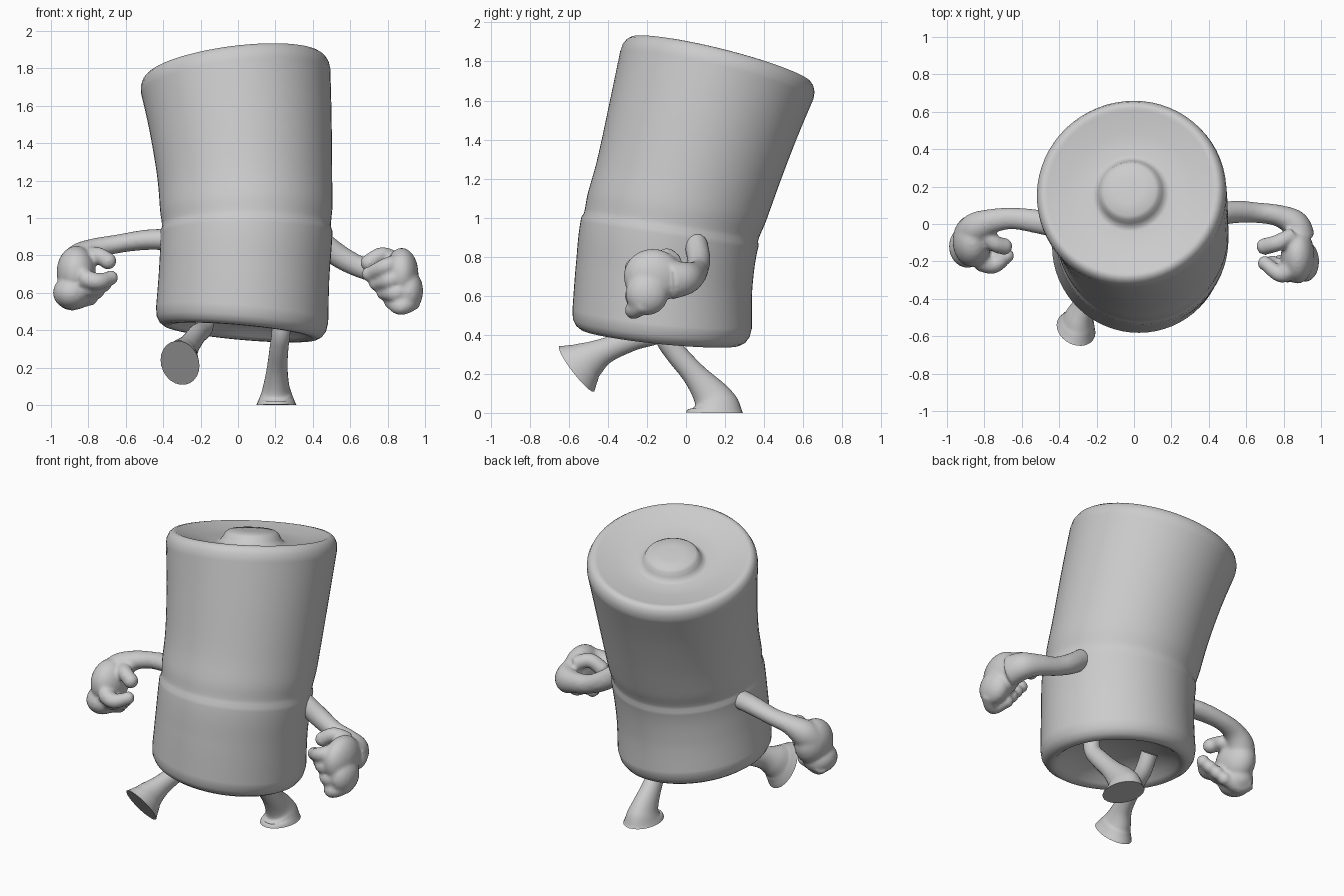
import bpy, bmesh
from math import sin, cos, pi, exp
from mathutils import Vector, Matrix

if "Cube" in bpy.data.objects:
    bpy.data.objects.remove(bpy.data.objects["Cube"])


def spline(keys, n=6):
    """Catmull-Rom through rows of numbers."""
    out = []
    for i in range(len(keys) - 1):
        rows = [keys[max(i - 1, 0)], keys[i], keys[i + 1], keys[min(i + 2, len(keys) - 1)]]
        for k in range(n):
            t = k / n
            out.append([b + .5 * t * (c - a + t * (2 * a - 5 * b + 4 * c - d + t * (3 * (b - c) + d - a)))
                        for a, b, c, d in zip(*rows)])
    return out + [list(keys[-1])]


def loft(bm, rings, sides=32):
    """Skin rings given as (centre, u, v), capped at both ends."""
    loops = []
    for c, u, v in rings:
        loops.append([bm.verts.new(c + u * cos(2 * pi * i / sides) + v * sin(2 * pi * i / sides))
                      for i in range(sides)])
    for a, b in zip(loops, loops[1:]):
        for i in range(sides):
            j = (i + 1) % sides
            bm.faces.new((a[i], a[j], b[j], b[i]))
    bm.faces.new(loops[0][::-1])
    bm.faces.new(loops[-1])


def tube(bm, keys, ref, sides=24):
    """Tube along keys (x, y, z, radius along ref, radius across)."""
    rows = spline(keys)
    pts = [Vector(r[:3]) for r in rows]
    rings = []
    for i, r in enumerate(rows):
        t = (pts[min(i + 1, len(pts) - 1)] - pts[max(i - 1, 0)]).normalized()
        v = t.cross(Vector(ref)).normalized()
        rings.append((pts[i], v.cross(t) * r[3], v * r[4]))
    loft(bm, rings, sides)


def ball(bm, c, r):
    m = Matrix.Translation(c) @ Matrix.Diagonal((*r, 1))
    bmesh.ops.create_uvsphere(bm, u_segments=24, v_segments=16, radius=1, matrix=m)


def finish(name, bm, angle=0.9):
    bmesh.ops.recalc_face_normals(bm, faces=bm.faces)
    me = bpy.data.meshes.new(name)
    bm.to_mesh(me)
    bm.free()
    ob = bpy.data.objects.new(name, me)
    bpy.context.collection.objects.link(ob)
    bpy.ops.object.select_all(action='DESELECT')
    ob.select_set(True)
    bpy.context.view_layer.objects.active = ob
    bpy.ops.object.shade_smooth_by_angle(angle=angle)
    return ob


# Body: leaning cylinder, rows are centre, radius, slope in x, slope in y
side = [(.022, -.122, .48, .462, -.09, -.10),
        (.033, -.112, .70, .456, -.05, -.13),
        (.045, -.082, .93, .46, 0, -.16),
        (.038, 0, 1.20, .466, .04, -.18),
        (.015, .085, 1.49, .487, .08, -.21),
        (-.012, .158, 1.73, .51, .13, -.25)]
bottom = [(.001, .03), (.2, .025), (.33, -.045), (.36, -.075), (.385, -.092),
          (.41, -.092), (.437, -.075), (.455, -.045)]
top = [(.507, .035), (.494, .063), (.478, .077), (.46, .08), (.445, .075), (.33, .05), (.21, .028),
       (.19, .033), (.172, .055), (.16, .08), (.14, .094), (.07, .1), (.001, .1)]


def body_ring(row, r, h=0):
    x, y, z, _, sx, sy = row
    n = Vector((-sx, -sy, 1)).normalized()
    u = Vector((1, 0, sx)).normalized()
    return Vector((x, y, z)) + n * h, u * r, n.cross(u) * r


rings = [body_ring(side[0], r, h) for r, h in bottom]
for row in spline(side, 12):
    groove = .009 * exp(-((row[2] - .96) / .06) ** 2) if row[2] > .945 else 0
    rings.append(body_ring(row, row[3] - groove))
rings += [body_ring(side[-1], r, h) for r, h in top]
bm = bmesh.new()
loft(bm, rings, 64)
finish("body", bm, 1.2)

# Legs with flared flat soles
legs = {
    "standing_leg": [(.23, -.12, .50, .05, .05), (.23, -.11, .39, .05, .05), (.22, -.055, .31, .05, .055),
                     (.21, .04, .20, .055, .062), (.205, .12, .10, .07, .09), (.205, .145, .045, .088, .122),
                     (.205, .147, 0, .107, .147)],
    "raised_leg": [(-.17, -.06, .50, .05, .05), (-.185, -.14, .41, .05, .05), (-.22, -.27, .375, .05, .055),
                   (-.26, -.41, .32, .056, .065), (-.29, -.49, .275, .075, .095),
                   (-.30, -.527, .25, .09, .12), (-.31, -.56, .225, .107, .147)]}
for name, keys in legs.items():
    bm = bmesh.new()
    tube(bm, keys, (1, 0, 0))
    finish(name, bm)


# Arms ending in loose fists
def arm(name, path, palms, knuckle, mid, tip, thumb):
    bm = bmesh.new()
    tube(bm, path, (0, 0, 1))
    for centre, size in palms:
        ball(bm, centre, size)
    ref = (.1, .25, 1)
    for i in range(4):
        k, m, t = (Vector(a).lerp(Vector(b), i / 3) for a, b in (knuckle, mid, tip))
        tube(bm, [(*k, .05, .05), (*m, .046, .046), (*t, .036, .036)], ref, 16)
        ball(bm, t, (.04,) * 3)
    tube(bm, [(*p, .045, .045) for p in thumb], ref, 16)
    ball(bm, thumb[-1], (.046,) * 3)
    ob = finish(name, bm)
    mod = ob.modifiers.new("blend", 'REMESH')
    mod.mode = 'VOXEL'
    mod.voxel_size = .011
    mod.use_smooth_shade = True
    mod = ob.modifiers.new("soften", 'SMOOTH')
    mod.factor = .5
    mod.iterations = 6


arm("left_arm",
    [(-.37, -.02, .885, .058, .065), (-.5, .01, .882, .054, .064), (-.65, .03, .86, .05, .058),
     (-.76, .015, .835, .058, .066), (-.84, -.02, .785, .085, .085), (-.88, -.07, .72, .09, .09)],
    [((-.865, -.09, .71), (.105, .14, .14)), ((-.89, -.12, .60), (.10, .115, .09))],
    ((-.94, -.06, .585), (-.83, -.20, .68)),
    ((-.89, -.09, .55), (-.75, -.22, .66)),
    ((-.79, -.10, .57), (-.68, -.17, .68)),
    [(-.82, -.02, .80), (-.75, -.10, .80), (-.695, -.12, .77)])
arm("right_arm",
    [(.44, .05, .87, .065, .06), (.55, .065, .79, .062, .06), (.66, .06, .735, .058, .055),
     (.77, .045, .71, .066, .058), (.86, 0, .69, .085, .075), (.89, -.08, .68, .1, .08)],
    [((.875, -.17, .70), (.09, .15, .14)), ((.915, -.20, .61), (.075, .11, .11))],
    ((.86, -.22, .76), (.94, -.21, .56)),
    ((.79, -.27, .74), (.87, -.27, .525)),
    ((.70, -.21, .70), (.82, -.20, .55)),
    [(.85, -.06, .77), (.77, -.10, .80), (.70, -.12, .76)])
